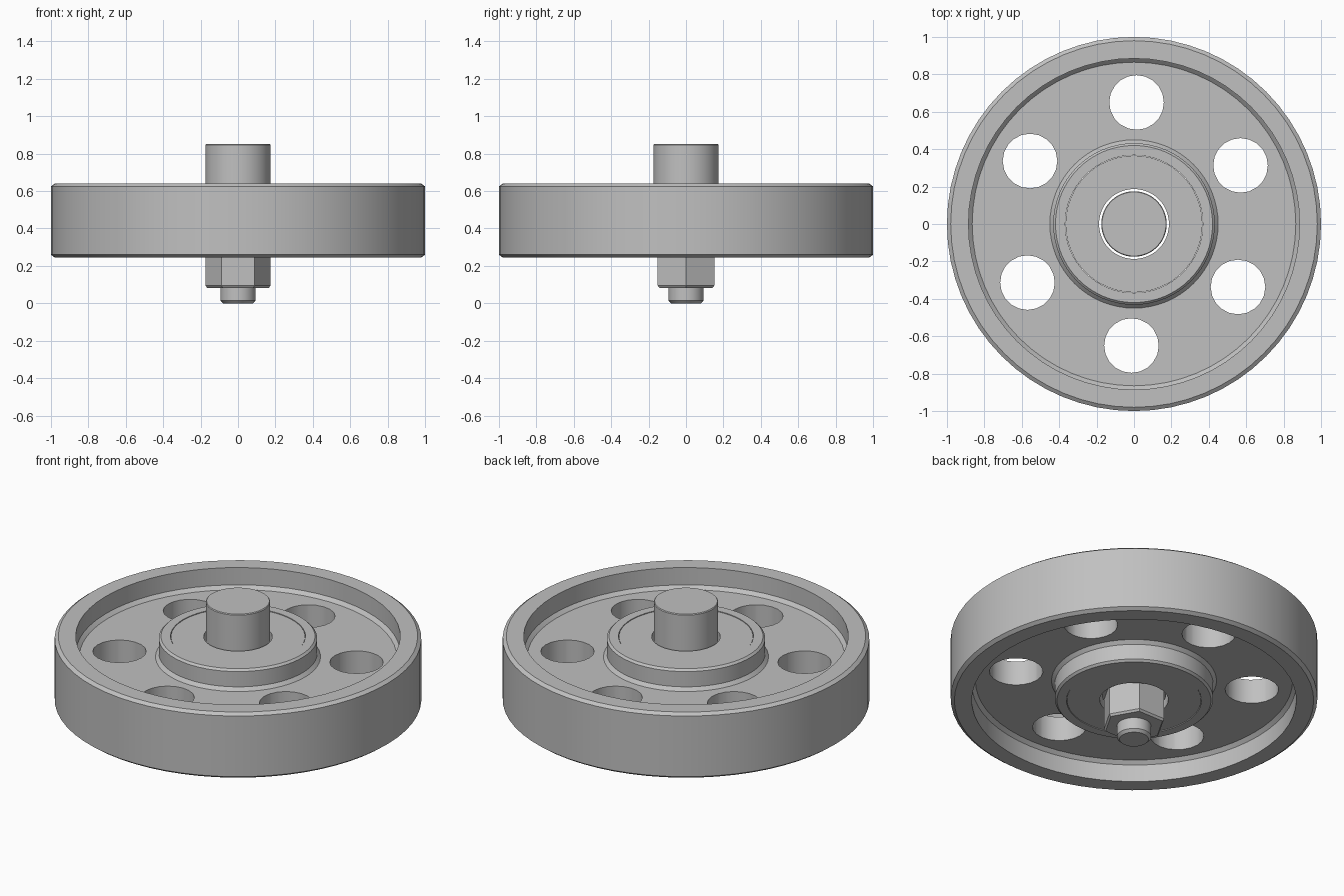
import bpy, bmesh
from math import pi, cos, sin, radians

cube = bpy.data.objects.get("Cube")
if cube:
    bpy.data.objects.remove(cube, do_unlink=True)

grey = bpy.data.materials.new("machined grey")
grey.use_nodes = True
COLOUR = (0.53, 0.53, 0.53, 1)
grey.diffuse_color = COLOUR
grey.node_tree.nodes["Principled BSDF"].inputs["Base Color"].default_value = COLOUR


def lathe(name, profile, sides, closed=False):
    """Revolve (radius, height) points about z."""
    bm = bmesh.new()
    verts = [bm.verts.new((r, 0, z)) for r, z in profile]
    pairs = list(zip(verts, verts[1:]))
    if closed:
        pairs.append((verts[-1], verts[0]))
    edges = [bm.edges.new(p) for p in pairs]
    bmesh.ops.spin(bm, geom=verts + edges, cent=(0, 0, 0), axis=(0, 0, 1),
                   angle=2 * pi, steps=sides, use_duplicate=False)
    bmesh.ops.remove_doubles(bm, verts=bm.verts, dist=0.0005)
    bmesh.ops.recalc_face_normals(bm, faces=bm.faces)
    mesh = bpy.data.meshes.new(name)
    bm.to_mesh(mesh)
    bm.free()
    mesh.materials.append(grey)
    obj = bpy.data.objects.new(name, mesh)
    bpy.context.collection.objects.link(obj)
    return obj


def activate(obj):
    bpy.ops.object.select_all(action='DESELECT')
    obj.select_set(True)
    bpy.context.view_layer.objects.active = obj


def smooth(obj):
    activate(obj)
    bpy.ops.object.shade_smooth_by_angle(angle=radians(28))


# Wheel: rim, recessed web and hub; the lower half mirrors the upper half
MID, HALF, WEB = 0.4425, 0.1975, 0.0735
upper = [(1.0, HALF - 0.015), (0.98, HALF), (0.885, HALF),
         (0.885, WEB + 0.02), (0.865, WEB), (0.45, WEB),
         (0.432, WEB + 0.02), (0.432, HALF - 0.012), (0.42, HALF),
         (0.368, HALF)]
section = [(r, MID + h) for r, h in upper]
section += [(r, MID - h) for r, h in reversed(upper)]
wheel = lathe("wheel", section, 64, closed=True)

# Six round holes through the web
for k in range(6):
    a = radians(88.8 + 60 * k)
    bpy.ops.mesh.primitive_cylinder_add(
        vertices=20, radius=0.146, depth=0.3,
        location=(0.65 * cos(a), 0.65 * sin(a), MID))
    cutter = bpy.context.object
    cutter.name = "hole_cutter"
    cutter.hide_render = True
    cutter.data.materials.append(grey)
    activate(wheel)
    cut = wheel.modifiers.new("hole", 'BOOLEAN')
    cut.operation = 'DIFFERENCE'
    cut.solver = 'EXACT'
    cut.object = cutter
    bpy.ops.object.modifier_apply(modifier=cut.name)
    bpy.data.objects.remove(cutter, do_unlink=True)
smooth(wheel)

# Bearing, nearly flush in the hub bore
B = HALF - 0.003
smooth(lathe("bearing", [(0.366, MID + B), (0.187, MID + B),
                         (0.187, MID - B), (0.366, MID - B)], 48, closed=True))

# Axle with a plain upper end
smooth(lathe("axle", [(0, 0.852), (0.171, 0.852), (0.175, 0.847),
                      (0.175, 0.28), (0, 0.28)], 48))

# Threaded end below the nut
smooth(lathe("axle_end", [(0, 0.3), (0.094, 0.3), (0.094, 0.015),
                          (0.079, 0), (0, 0)], 32))

# Hexagonal nut with corners on x
lathe("nut", [(0, 0.29), (0.175, 0.29), (0.175, 0.095),
              (0.165, 0.083), (0, 0.083)], 6)
